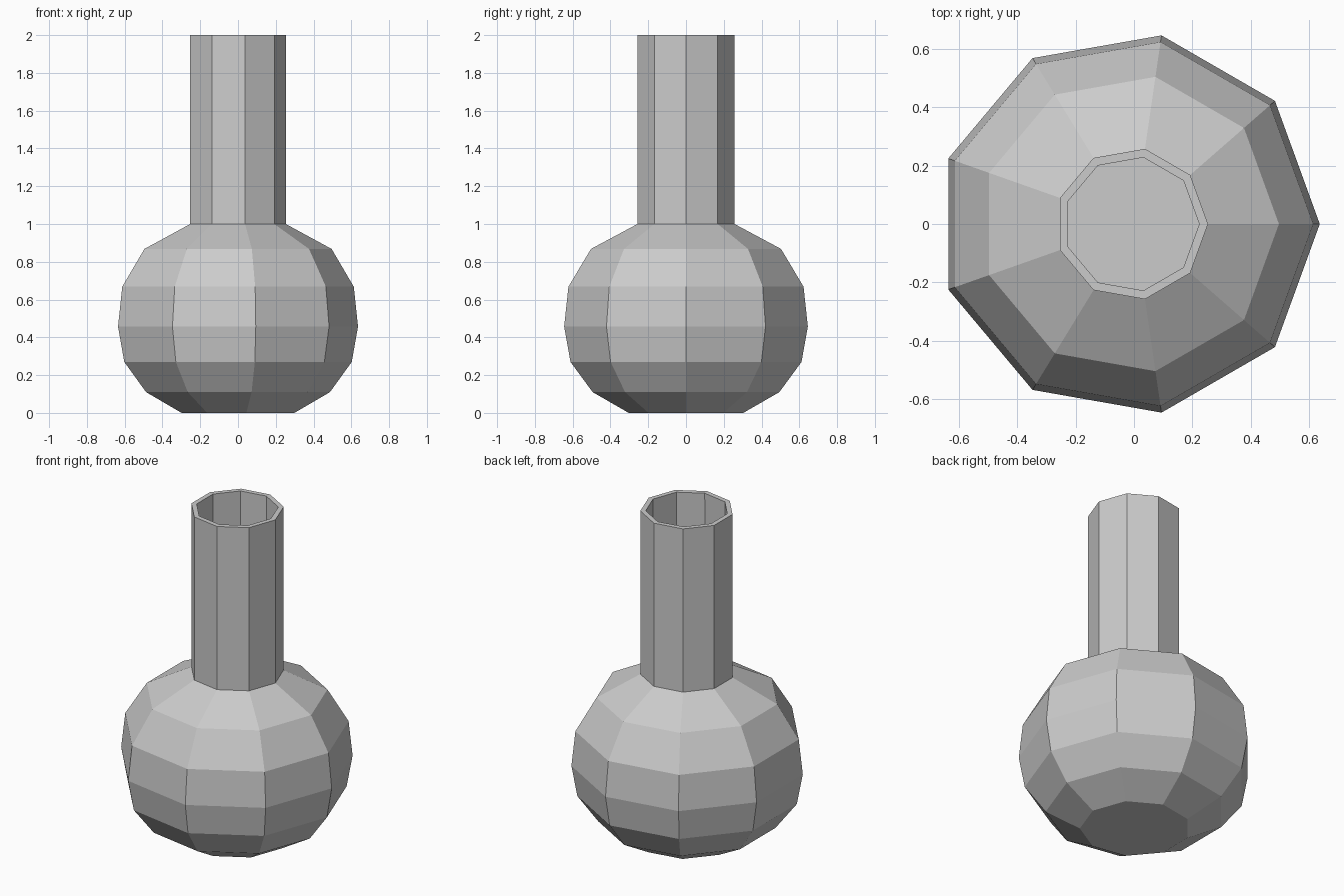
import bpy, bmesh
from math import cos, sin, tau

if "Cube" in bpy.data.objects:
    bpy.data.objects.remove(bpy.data.objects["Cube"])

SIDES = 9
# (radius, height) from the base up the bulb and neck to the open rim
PROFILE = [(0.308, 0), (0.502, 0.11), (0.621, 0.27), (0.655, 0.457),
           (0.632, 0.668), (0.511, 0.868), (0.261, 1.0), (0.261, 2.0)]


def add_ring(bm, r, z):
    # an odd-sided ring is shifted so its left and right extents match
    shift = -r * 0.03
    return [bm.verts.new((shift + r * cos(tau * i / SIDES),
                          r * sin(tau * i / SIDES), z)) for i in range(SIDES)]


# flask outer skin
bm = bmesh.new()
rings = [add_ring(bm, r, z) for r, z in PROFILE]
for low, high in zip(rings, rings[1:]):
    for i in range(SIDES):
        j = (i + 1) % SIDES
        bm.faces.new((low[i], low[j], high[j], high[i]))

# flat base
bm.faces.new(rings[0][::-1])

mesh = bpy.data.meshes.new("round_flask")
bm.to_mesh(mesh)
bm.free()
flask = bpy.data.objects.new("round_flask", mesh)
bpy.context.collection.objects.link(flask)

# hollow wall, thickened inward
wall = flask.modifiers.new("wall", 'SOLIDIFY')
wall.thickness = 0.03
wall.offset = -1
